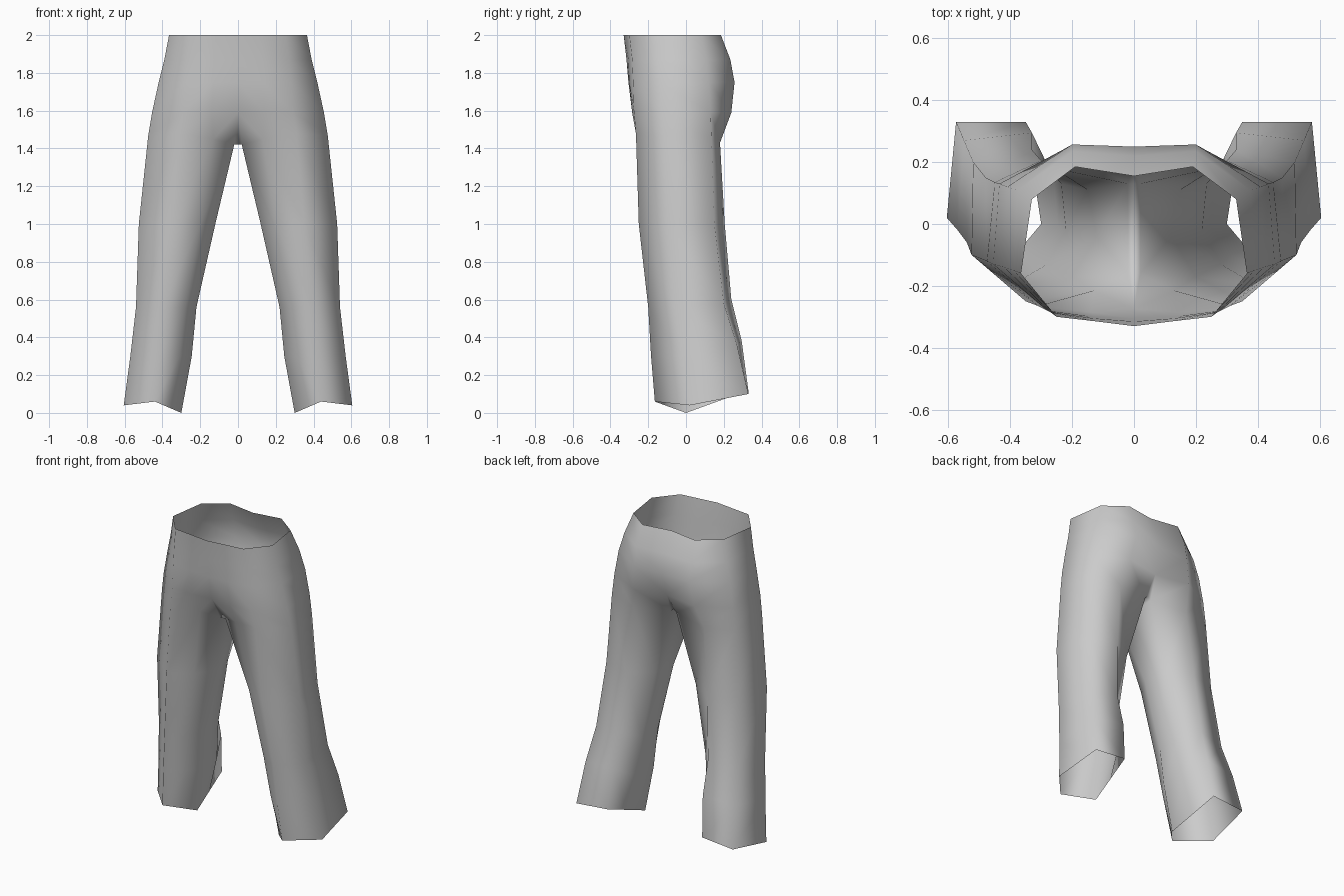
import bpy

cube = bpy.data.objects.get("Cube")
if cube:
    bpy.data.objects.remove(cube, do_unlink=True)

# Cloth material
cloth = bpy.data.materials.new("grey cloth")
cloth.use_nodes = True
grey = (0.6, 0.6, 0.6, 1)
cloth.diffuse_color = grey
cloth.node_tree.nodes["Principled BSDF"].inputs["Base Color"].default_value = grey

# Left half of the hips: level rows from front middle round to back middle
hips = [
    (2.00, [(0, -.33), (.12, -.315), (.25, -.30), (.365, -.16), (.33, .08), (.19, .185), (0, .155)]),
    (1.87, [(0, -.315), (.13, -.305), (.27, -.285), (.39, -.15), (.375, .11), (.2, .235), (0, .22)]),
    (1.75, [(0, -.305), (.13, -.30), (.28, -.28), (.42, -.14), (.41, .12), (.2, .257), (0, .25)]),
    (1.59, [(0, -.275), (.14, -.285), (.29, -.275), (.455, -.13), (.435, .13), (.23, .24), (0, .2)]),
]
# Left leg: sloping rings, from the crotch down to the hem
leg = [
    [(.02, -.16, 1.42), (.13, -.215, 1.45), (.31, -.265, 1.48), (.475, -.12, 1.47),
     (.45, .135, 1.45), (.26, .18, 1.43), (.02, .13, 1.45)],
    [(.12, -.04, 1), (.20, -.17, 1), (.35, -.25, 1), (.525, -.10, 1),
     (.48, .15, 1), (.30, .205, 1), (.15, .11, 1)],
    [(.22, -.02, .56), (.28, -.13, .56), (.40, -.20, .56), (.54, -.06, .56),
     (.52, .20, .58), (.33, .24, .6), (.235, .13, .56)],
    [(.245, -.01, .3), (.31, -.10, .3), (.42, -.185, .3), (.57, -.02, .3),
     (.55, .27, .36), (.33, .295, .38), (.26, .15, .3)],
    [(.30, 0, 0), (.37, -.083, .03), (.44, -.165, .06), (.605, .02, .04),
     (.575, .33, .1), (.35, .33, .12), (.325, .165, .06)],
]
rows = [[(x, y, z) for x, y in row] for z, row in hips] + leg
n = len(rows[0])
verts = [p for row in rows for p in row]
faces = []
for r in range(len(rows) - 1):
    # leg rings close on the inside, hip rows stop at the middle
    for i in range(n if r >= len(hips) else n - 1):
        j = (i + 1) % n
        faces.append((r * n + i, (r + 1) * n + i, (r + 1) * n + j, r * n + j))

# Crotch strip joining the two legs
top, ring = (len(hips) - 1) * n, len(hips) * n
front, back = len(verts), len(verts) + 1
verts += [(0, -.16, 1.42), (0, .13, 1.47)]
faces += [(top, front, ring), (top + n - 1, ring + n - 1, back),
          (ring, front, back, ring + n - 1)]

mesh = bpy.data.meshes.new("trousers")
mesh.from_pydata(verts, [], faces)
mesh.materials.append(cloth)
trousers = bpy.data.objects.new("trousers", mesh)
bpy.context.collection.objects.link(trousers)

# Right half
mirror = trousers.modifiers.new("mirror", 'MIRROR')
mirror.use_clip = True
mirror.merge_threshold = 0.001
mesh.shade_smooth()
